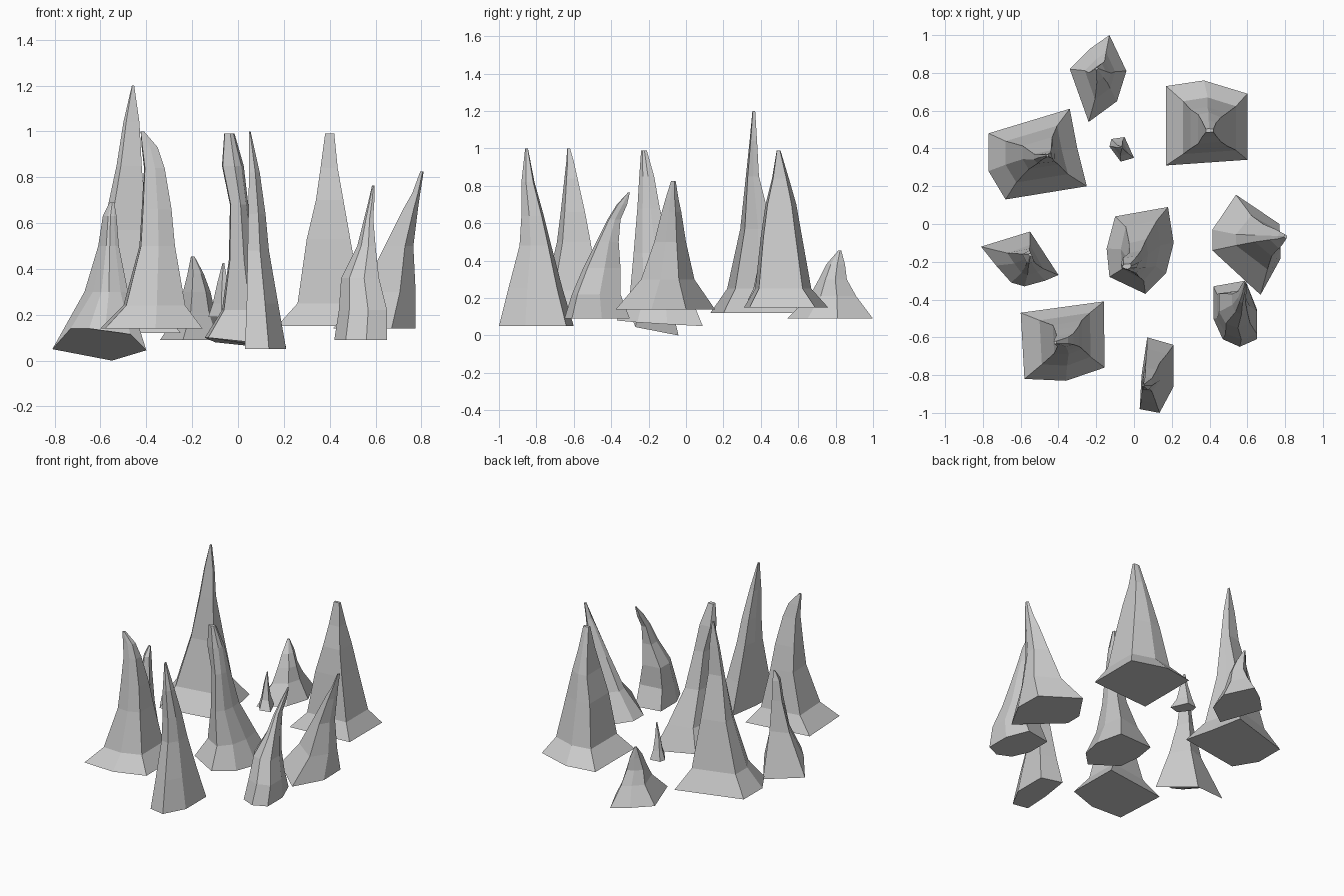
import bpy, bmesh


def spike(name, base, rings, z=0.0):
    """Loft a rock spike: base outline, then the outline fitted to (z, x0, x1, y0, y1) sections."""
    base = [p if len(p) == 3 else (p[0], p[1], z) for p in base]
    xs, ys = [p[0] for p in base], [p[1] for p in base]
    bx, by = min(xs), min(ys)
    w, d = max(xs) - bx, max(ys) - by
    bm = bmesh.new()
    loops = [[bm.verts.new(p) for p in base]]
    for rz, x0, x1, y0, y1 in rings:
        loops.append([bm.verts.new((x0 + (p[0] - bx) / w * (x1 - x0),
                                    y0 + (p[1] - by) / d * (y1 - y0), rz)) for p in base])
    n = len(base)
    for a, b in zip(loops, loops[1:]):
        for i in range(n):
            j = (i + 1) % n
            bm.faces.new((a[i], a[j], b[j], b[i]))
    bm.faces.new(loops[0])
    bm.faces.new(loops[-1])
    bmesh.ops.recalc_face_normals(bm, faces=bm.faces)
    mesh = bpy.data.meshes.new(name)
    bm.to_mesh(mesh)
    bm.free()
    bpy.context.collection.objects.link(bpy.data.objects.new(name, mesh))


# Tallest spike, back left
spike("tall_spike",
      [(-.77, .48), (-.34, .61), (-.30, .40), (-.25, .20), (-.68, .13), (-.77, .28)],
      [(.25, -.68, -.35, .22, .52), (.57, -.59, -.40, .29, .46), (.85, -.53, -.42, .32, .39),
       (1.04, -.50, -.43, .34, .38), (1.20, -.463, -.453, .355, .37)], .12)

# Wide straight spike, back right
spike("back_right_spike",
      [(.17, .73), (.37, .76), (.60, .69), (.60, .34), (.17, .31)],
      [(.25, .26, .54, .37, .67), (.53, .30, .49, .40, .62), (.70, .34, .46, .425, .59),
       (.84, .36, .435, .46, .55), (.99, .38, .42, .485, .505)], .15)

# Short spike, far back
spike("short_back_spike",
      [(-.13, 1.0), (-.04, .81), (-.09, .65), (-.24, .54), (-.34, .82), (-.23, .93)],
      [(.21, -.26, -.10, .66, .91), (.30, -.24, -.12, .71, .86),
       (.38, -.22, -.15, .75, .85), (.455, -.205, -.19, .815, .83)], .09)

# Tiny spike between the others
spike("tiny_spike",
      [(-.13, .41), (-.12, .45), (-.05, .46), (0, .35), (-.07, .33)],
      [(.25, -.11, -.03, .36, .44), (.34, -.09, -.045, .38, .42),
       (.425, -.068, -.06, .40, .41)], .19)

# Left spike standing on a tilted base
spike("left_tilted_spike",
      [(-.81, -.12, .05), (-.55, -.04, 0), (-.40, -.27, .045), (-.47, -.30, .115),
       (-.58, -.33, .13), (-.65, -.31, .14), (-.73, -.22, .14)],
      [(.30, -.67, -.48, -.27, -.11), (.50, -.61, -.52, -.23, -.13),
       (.63, -.59, -.53, -.21, -.14), (.69, -.56, -.54, -.17, -.155)])

# Wide spike, front left
spike("front_left_spike",
      [(-.60, -.47), (-.16, -.41), (-.155, -.76), (-.36, -.83), (-.58, -.82)],
      [(.24, -.50, -.23, -.75, -.47), (.50, -.43, -.275, -.69, -.51), (.66, -.42, -.29, -.67, -.54),
       (.84, -.41, -.32, -.65, -.58), (.93, -.42, -.35, -.64, -.60), (1.0, -.425, -.41, -.635, -.62)], .14)

# Slim spike at the front
spike("front_slim_spike",
      [(.07, -.60), (.21, -.64), (.21, -.86), (.135, -1.0), (.03, -.98), (.04, -.80)],
      [(.25, .038, .175, -.95, -.66), (.48, .042, .135, -.89, -.72), (.64, .045, .12, -.88, -.76),
       (.82, .048, .095, -.88, -.81), (1.0, .048, .055, -.86, -.845)], .05)

# Centre spike with a crooked upper half
spike("centre_spike",
      [(-.10, .04, .08), (.18, .09, .05), (.21, -.10, .06), (.17, -.26, .07),
       (.06, -.37, .08), (-.13, -.28, .10), (-.145, -.13, .10)],
      [(.22, -.07, .14, -.30, .02), (.44, -.04, .075, -.28, -.08), (.68, -.035, .045, -.26, -.14),
       (.85, -.07, .025, -.25, -.17), (.99, -.06, -.015, -.24, -.21)])

# Bell-shaped spike leaning back, front right
spike("bell_spike",
      [(.42, -.33), (.59, -.30), (.65, -.45), (.65, -.61), (.56, -.65), (.47, -.61), (.42, -.50)],
      [(.22, .44, .65, -.61, -.35), (.36, .45, .615, -.55, -.35), (.50, .52, .60, -.48, -.36),
       (.62, .55, .59, -.42, -.35), (.70, .57, .595, -.37, -.315), (.765, .585, .595, -.31, -.30)], .09)

# Right spike leaning outward
spike("right_leaning_spike",
      [(.54, .155), (.415, -.03), (.415, -.14), (.67, -.375), (.775, -.185), (.77, 0)],
      [(.30, .54, .775, -.24, .045), (.50, .64, .765, -.17, .0), (.66, .72, .785, -.13, -.025),
       (.73, .76, .795, -.11, -.04), (.825, .795, .81, -.08, -.055)], .14)
